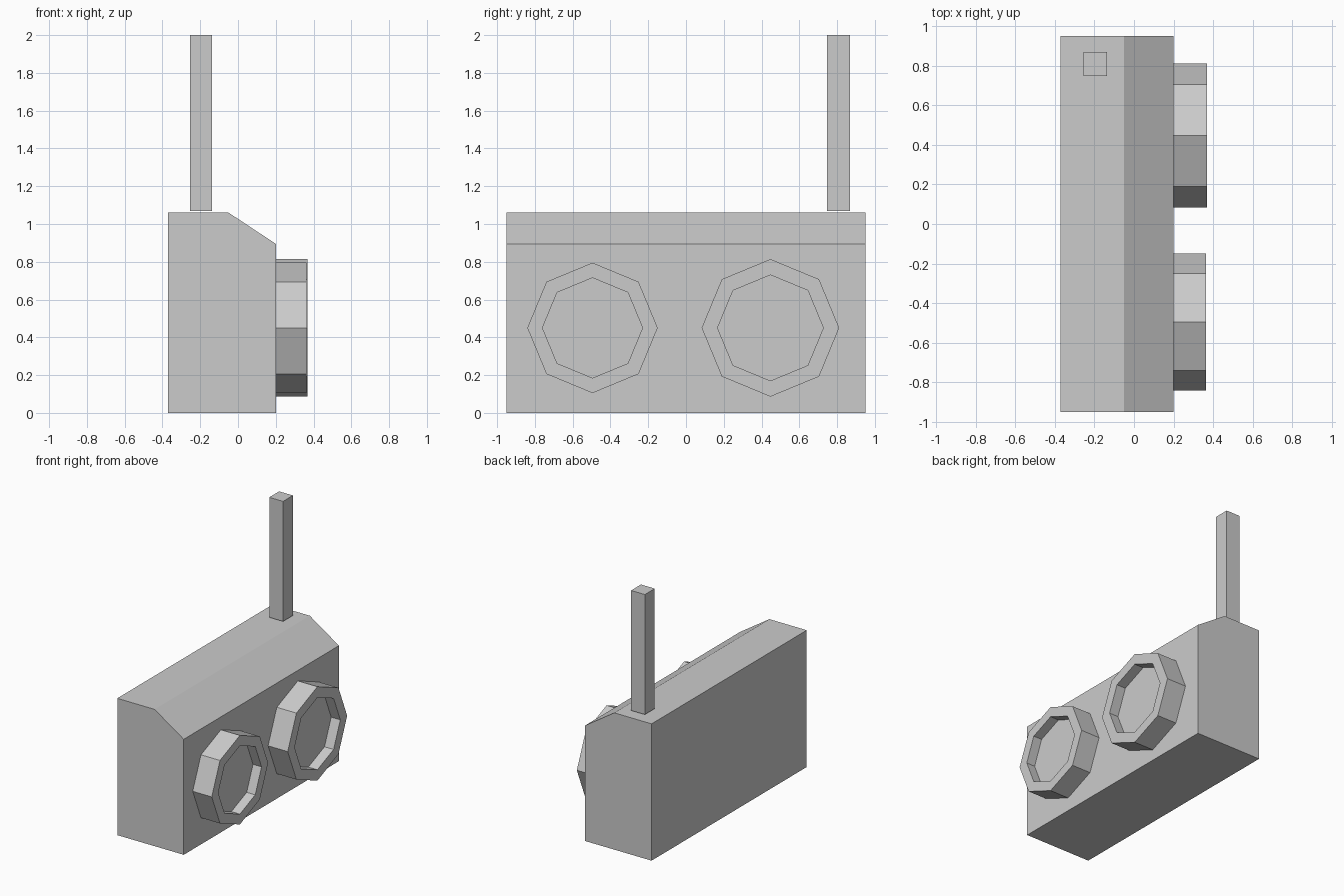
import bpy
import bmesh
from math import cos, sin, pi
from mathutils import Vector

if "Cube" in bpy.data.objects:
    bpy.data.objects.remove(bpy.data.objects["Cube"])


def finish(name, bm):
    bmesh.ops.recalc_face_normals(bm, faces=bm.faces)
    mesh = bpy.data.meshes.new(name)
    bm.to_mesh(mesh)
    bm.free()
    obj = bpy.data.objects.new(name, mesh)
    bpy.context.collection.objects.link(obj)
    return obj


def extruded_profile(name, profile, y0, y1):
    """Extrude an (x, z) outline along y."""
    bm = bmesh.new()
    face = bm.faces.new([bm.verts.new((x, y0, z)) for x, z in profile])
    new = bmesh.ops.extrude_face_region(bm, geom=[face])["geom"]
    # keep the start cap so the solid stays closed
    verts = [v for v in new if isinstance(v, bmesh.types.BMVert)]
    bmesh.ops.translate(bm, verts=verts, vec=Vector((0, y1 - y0, 0)))
    if not face.is_valid:
        bmesh.ops.holes_fill(bm, edges=bm.edges)
    return finish(name, bm)


def speaker(name, y, z, outer, inner, x_back, x_front, x_floor, sides=8):
    """Octagonal drum with a recessed front, axis along x."""
    bm = bmesh.new()
    rings = []
    for x, r in ((x_back, outer), (x_front, outer), (x_front, inner), (x_floor, inner)):
        rings.append([bm.verts.new((x, y + r * cos(2 * pi * i / sides),
                                    z + r * sin(2 * pi * i / sides)))
                      for i in range(sides)])
    for a, b in zip(rings, rings[1:]):
        for i in range(sides):
            j = (i + 1) % sides
            bm.faces.new((a[i], a[j], b[j], b[i]))
    bm.faces.new(rings[0])
    bm.faces.new(rings[-1])
    return finish(name, bm)


# Cabinet with a sloped upper edge
extruded_profile("radio_body", [(-0.37, 0), (0.20, 0), (0.20, 0.895),
                                (-0.05, 1.06), (-0.37, 1.06)], -0.95, 0.95)

# Antenna, floating just above the cabinet
extruded_profile("antenna", [(-0.255, 1.07), (-0.137, 1.07),
                             (-0.137, 2.0), (-0.255, 2.0)], 0.747, 0.868)

# Two speakers, the second slightly larger
speaker("left_speaker", -0.495, 0.45, 0.345, 0.265, 0.20, 0.363, 0.29)
speaker("right_speaker", 0.447, 0.45, 0.364, 0.28, 0.20, 0.368, 0.29)
